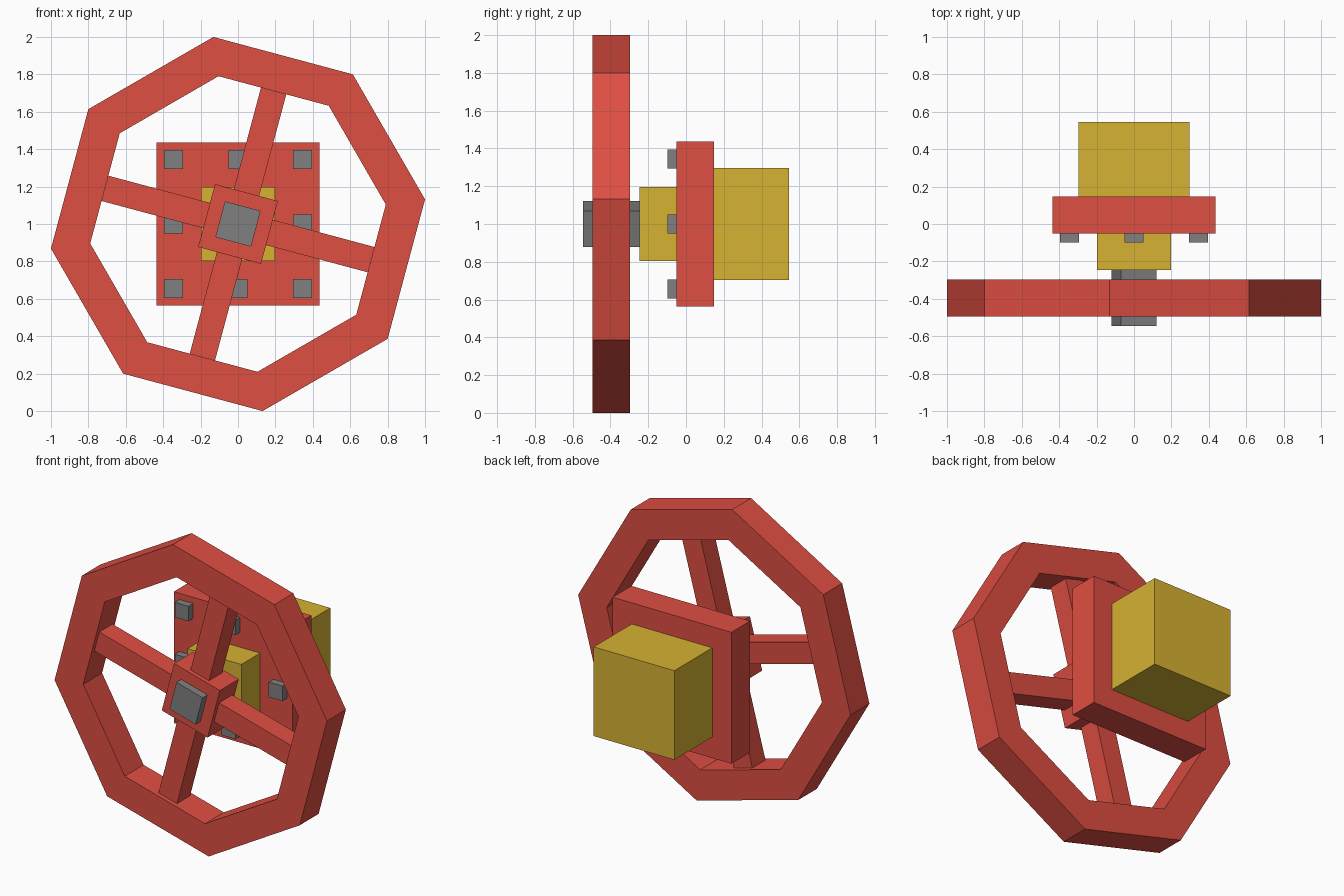
import bpy, bmesh, math
from mathutils import Matrix, Vector

if "Cube" in bpy.data.objects:
    bpy.data.objects.remove(bpy.data.objects["Cube"])

TILT = math.radians(15)      # clockwise turn of the wheel seen from the front
CZ = 1.0                     # height of the wheel axis


def mat(name, rgb):
    m = bpy.data.materials.new(name)
    lin = [((c / 255 + 0.055) / 1.055) ** 2.4 for c in rgb]
    m.diffuse_color = (*lin, 1)
    m.use_nodes = True
    m.node_tree.nodes["Principled BSDF"].inputs["Base Color"].default_value = m.diffuse_color
    return m


RED = mat("red_paint", (222, 78, 66))
BRASS = mat("yellow_brass", (214, 178, 50))
GREY = mat("grey_steel", (128, 128, 128))


def finish(name, bm, material):
    bmesh.ops.recalc_face_normals(bm, faces=bm.faces)
    me = bpy.data.meshes.new(name)
    bm.to_mesh(me)
    bm.free()
    me.materials.append(material)
    ob = bpy.data.objects.new(name, me)
    bpy.context.collection.objects.link(ob)
    return ob


def box(name, x, y, z, material, turn=0.0):
    """Box from (min, max) ranges, z relative to the axis, turned about the axis."""
    bm = bmesh.new()
    bmesh.ops.create_cube(bm, size=1)
    size = [r[1] - r[0] for r in (x, y, z)]
    mid = Vector([(r[0] + r[1]) / 2 for r in (x, y, z)])
    m = (Matrix.Translation((0, 0, CZ)) @ Matrix.Rotation(turn, 4, 'Y')
         @ Matrix.Translation(mid) @ Matrix.Diagonal((*size, 1)))
    bmesh.ops.transform(bm, matrix=m, verts=bm.verts)
    return finish(name, bm, material)


def square(name, half, y, material, turn=0.0):
    return box(name, (-half, half), y, (-half, half), material, turn)


# octagonal rim: rectangular section swept through eight corners
bm = bmesh.new()
section = [(1.0086, -0.495), (1.0086, -0.297), (0.797, -0.297), (0.797, -0.495)]
loops = []
for k in range(8):
    a = math.radians(7.5 + 45 * k)
    loops.append([bm.verts.new((r * math.cos(a), y, CZ + r * math.sin(a)))
                  for r, y in section])
for k in range(8):
    p, q = loops[k], loops[(k + 1) % 8]
    for i in range(4):
        j = (i + 1) % 4
        bm.faces.new((p[i], p[j], q[j], q[i]))
finish("wheel_rim", bm, RED)

# four spokes, hub and shaft
for k in range(4):
    box(f"spoke_{k + 1}", (0.16, 0.736), (-0.465, -0.327), (-0.07, 0.07),
        RED, TILT + k * math.pi / 2)
square("hub", 0.174, (-0.495, -0.297), RED, TILT)
square("shaft", 0.099, (-0.545, -0.24), GREY, TILT)

# bearing collar, flange plate and pipe stub
square("bearing_collar", 0.197, (-0.247, -0.05), BRASS)
square("flange_plate", 0.436, (-0.05, 0.147), RED)
square("pipe_stub", 0.296, (0.147, 0.545), BRASS)

# eight bolts around the flange
n = 0
for i in (-1, 0, 1):
    for j in (-1, 0, 1):
        if i or j:
            n += 1
            cx, cz = i * 0.345, j * 0.345
            box(f"flange_bolt_{n}", (cx - 0.05, cx + 0.05), (-0.099, -0.04),
                (cz - 0.05, cz + 0.05), GREY)
